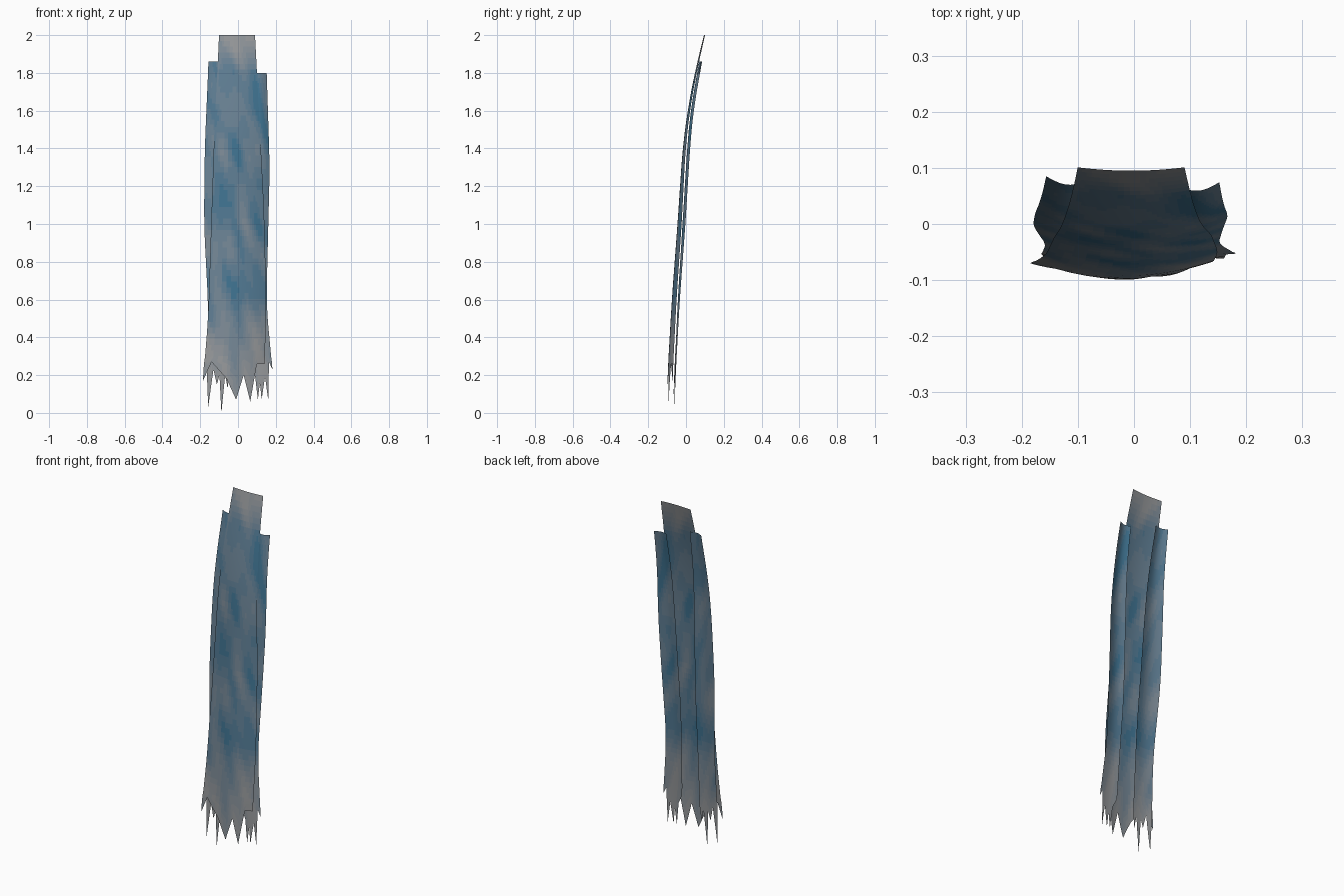
import bpy, bmesh, math
from mathutils import noise, Vector

if "Cube" in bpy.data.objects:
    bpy.data.objects.remove(bpy.data.objects["Cube"])

# Cloth tones from deep blue to worn grey
BLUE, GREY, TONES = (0.05, 0.17, 0.28), (0.30, 0.31, 0.32), 9
mats = []
for i in range(TONES):
    t = i / (TONES - 1)
    m = bpy.data.materials.new(f"cloth_tone_{i}")
    m.diffuse_color = [a + (b - a) * t for a, b in zip(BLUE, GREY)] + [1]
    m.use_nodes = True
    m.node_tree.nodes["Principled BSDF"].inputs["Base Color"].default_value = m.diffuse_color
    mats.append(m)


def interp(points, t):
    """Piecewise linear lookup in a list of (t, value) sorted by rising t."""
    if t <= points[0][0]:
        return points[0][1]
    for (a, va), (b, vb) in zip(points, points[1:]):
        if t <= b:
            return va + (vb - va) * (t - a) / (b - a)
    return points[-1][1]


def smooth(points, t):
    """Softened lookup so edges and bends curve gently."""
    return sum(interp(points, t + d) for d in (-0.1, -0.05, 0, 0.05, 0.1)) / 5


def tone(c, fray_top, seed):
    """Streaky dye, fading to grey at the worn ends."""
    n = noise.noise(Vector((c.x * 14 + c.z * 3, seed, c.z * 4)))
    worn = max(0, (0.65 - c.z) / 0.4, (c.z - 1.8) / 0.15 if fray_top else 0)
    t = 0.25 + 0.5 * n + 0.6 * min(worn, 1.2)
    return max(0, min(TONES - 1, round(t * (TONES - 1))))


def cloth_strip(name, top, left, right, depth, hem, fray_top=False, rows=56, cut=0.3):
    """Sheet between two side edges with a ragged hem; depth(u, z) gives y."""
    cols = []
    for (xa, za), (xb, zb) in zip(hem, hem[1:]):
        for k in range(3):
            cols.append((xa + (xb - xa) * k / 3, za + (zb - za) * k / 3))
    cols.append(hem[-1])
    x0, x1 = hem[0][0], hem[-1][0]
    bm = bmesh.new()
    grid = []
    for r in range(rows + 7):
        line = []
        for hx, hz in cols:
            u = (hx - x0) / (x1 - x0)
            if r <= rows:
                z = top + (cut - top) * r / rows
            else:
                z = cut + (hz - cut) * (r - rows) / 6
            xl, xr = smooth(left, z), smooth(right, z)
            x = xl + (xr - xl) * u
            if r > rows:
                x += (hx - x) * (r - rows) / 6
            line.append(bm.verts.new((x, depth(u, z), z)))
        grid.append(line)
    for a, b in zip(grid, grid[1:]):
        for i in range(len(cols) - 1):
            f = bm.faces.new((a[i], b[i], b[i + 1], a[i + 1]))
            f.smooth = True
            f.material_index = tone(f.calc_center_median(), fray_top, len(name))
    me = bpy.data.meshes.new(name)
    bm.to_mesh(me)
    bm.free()
    for m in mats:
        me.materials.append(m)
    ob = bpy.data.objects.new(name, me)
    bpy.context.collection.objects.link(ob)
    return ob


# Front panel: bowed across its width, leaning back toward the top
bend = [(0.05, -0.10), (0.2, -0.098), (0.6, -0.075), (1.0, -0.045), (1.4, -0.018),
        (1.6, 0.008), (1.8, 0.046), (2.0, 0.095), (2.2, 0.144)]
bow = [(0.1, 0.028), (1.0, 0.022), (1.6, 0.012), (2.0, 0.006)]


def front_depth(u, z):
    return smooth(bend, z) + interp(bow, z) * (2 * u - 1) ** 2


cloth_strip(
    "front_panel", 2.0,
    [(0.17, -0.185), (0.5, -0.158), (1.0, -0.142), (1.5, -0.125), (2.0, -0.10), (2.2, -0.092)],
    [(0.2, 0.14), (0.6, 0.15), (1.1, 0.137), (1.75, 0.103), (2.0, 0.09), (2.2, 0.08)],
    front_depth,
    [(-0.185, 0.17), (-0.14, 0.27), (-0.06, 0.18), (-0.01, 0.07), (0.03, 0.20),
     (0.065, 0.06), (0.10, 0.26), (0.14, 0.26)], fray_top=True)

# Side panels: narrower strips behind, each with a shallow lengthwise fold
side_bend = [(0.0, -0.06), (0.2, -0.055), (0.6, -0.033), (1.0, -0.003), (1.4, 0.021),
             (1.6, 0.039), (1.86, 0.085), (2.1, 0.128)]


def side_depth(outer_u):
    def depth(u, z):
        s = abs(u - outer_u)
        fold = 0.012 * math.sin(math.pi * s) * min(1, max(0.4, z))
        return smooth(side_bend, z) - 0.006 * s - fold
    return depth


cloth_strip(
    "left_panel", 1.86,
    [(0.2, -0.165), (0.55, -0.157), (1.0, -0.18), (1.4, -0.176), (1.86, -0.156), (2.1, -0.15)],
    [(0.2, -0.045), (0.8, -0.045), (1.4, -0.062), (1.86, -0.08), (2.1, -0.085)],
    side_depth(0),
    [(-0.165, 0.22), (-0.158, 0.03), (-0.13, 0.23), (-0.112, 0.15), (-0.098, 0.2),
     (-0.088, 0.0), (-0.068, 0.2), (-0.055, 0.13), (-0.045, 0.22)])

cloth_strip(
    "right_panel", 1.8,
    [(0.2, 0.065), (0.8, 0.05), (1.4, 0.065), (1.8, 0.078), (2.0, 0.08)],
    [(0.23, 0.182), (0.57, 0.15), (0.9, 0.158), (1.3, 0.168), (1.8, 0.152), (2.0, 0.145)],
    side_depth(1),
    [(0.065, 0.25), (0.09, 0.2), (0.105, 0.07), (0.116, 0.16), (0.125, 0.07),
     (0.143, 0.19), (0.16, 0.07), (0.164, 0.27), (0.182, 0.23)])
